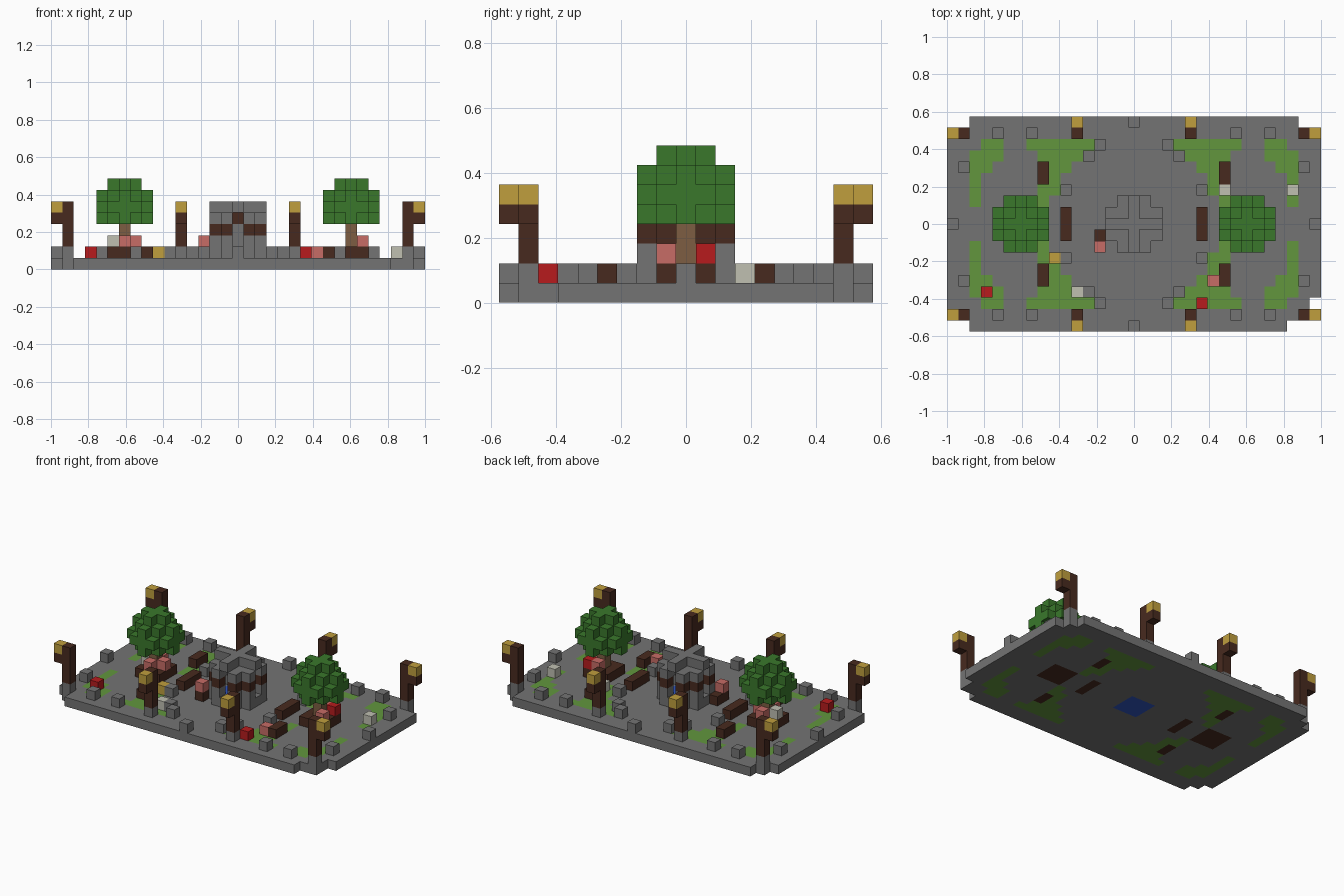
import bpy, bmesh
from mathutils import Vector

U = 2 / 33  # edge of one block

cube = bpy.data.objects.get("Cube")
if cube:
    bpy.data.objects.remove(cube, do_unlink=True)


def material(name, r, g, b):
    """Flat material from 0-255 display values."""
    rgba = tuple((c / 255) ** 2.2 for c in (r, g, b)) + (1,)
    m = bpy.data.materials.new(name)
    m.use_nodes = True
    m.diffuse_color = rgba
    bsdf = m.node_tree.nodes["Principled BSDF"]
    bsdf.inputs["Base Color"].default_value = rgba
    bsdf.inputs["Roughness"].default_value = 0.9
    return m


STONE = material("stone_grey", 115, 115, 115)
WOOD = material("dark_wood", 73, 46, 36)
GOLD = material("lantern_gold", 190, 157, 64)
LEAF = material("leaf_green", 60, 119, 47)
GRASS = material("grass_green", 98, 149, 64)
BARK = material("bark_brown", 124, 94, 68)
RED = material("flower_red", 182, 33, 35)
PINK = material("flower_pink", 198, 108, 102)
PALE = material("flower_white", 190, 190, 176)
WATER = material("water_blue", 52, 86, 190)

SIDES = [Vector(s) for s in
         ((1, 0, 0), (-1, 0, 0), (0, 1, 0), (0, -1, 0), (0, 0, 1), (0, 0, -1))]


def blocks(name, cells):
    """One mesh from {(x, y, layer): material}, with only its outer faces."""
    mats = list(dict.fromkeys(cells.values()))
    bm = bmesh.new()
    for cell, mat in cells.items():
        mid = Vector(cell) + Vector((0, 0, 0.5))
        for n in SIDES:
            if tuple(int(v) for v in Vector(cell) + n) in cells:
                continue
            a = Vector((n.y, n.z, n.x))
            b = n.cross(a)
            corners = [mid + (n + a * i + b * j) / 2
                       for i, j in ((-1, -1), (1, -1), (1, 1), (-1, 1))]
            face = bm.faces.new([bm.verts.new(c * U) for c in corners])
            face.material_index = mats.index(mat)
    bmesh.ops.remove_doubles(bm, verts=bm.verts, dist=0.001)
    mesh = bpy.data.meshes.new(name)
    bm.to_mesh(mesh)
    bm.free()
    for m in mats:
        mesh.materials.append(m)
    ob = bpy.data.objects.new(name, mesh)
    bpy.context.collection.objects.link(ob)
    return ob


def mirrored(x, y):
    return sorted({(sx * x, sy * y) for sx in (1, -1) for sy in (1, -1)})


# Ground slab: stone paving, lawns, soil and pool floor
lawn_rows = {7: ((4, 9), (12, 13)), 6: ((5, 8), (12, 14)), 5: ((6, 8), (13, 14)),
             4: ((7, 8), (14, 14)), 3: ((7, 8), (14, 14)), 2: ((8, 8), (14, 14))}
bench_cells = {p for spot in ((6, 0), (6, 1), (8, 4), (8, 5)) for p in mirrored(*spot)}


def ground_material(x, y):
    ax, ay = abs(x), abs(y)
    if ax <= 1 and ay <= 1:
        return WATER
    if (9 <= ax <= 11 and ay <= 1) or (x, y) in bench_cells:
        return WOOD
    if any(lo <= ax <= hi for lo, hi in lawn_rows.get(ay, ())):
        return GRASS
    return STONE


ground = {}
for y in range(-9, 10):
    half = {9: 14, 8: 15}.get(abs(y), 16)
    for x in range(-half, half + 1):
        if (x, y) not in ((14, -9), (16, -7)):
            ground[x, y, 0] = ground_material(x, y)
blocks("ground", ground)

# Stone border blocks
border = {}
for spot in ((0, 9), (16, 0), (15, 5), (12, 8), (9, 8), (6, 3), (4, 6), (3, 7)):
    for x, y in mirrored(*spot):
        border[x, y, 1] = STONE
blocks("border_stones", border)

# Benches
blocks("benches", {(x, y, 1): WOOD for x, y in bench_cells})

# Lamp posts, each with a bracket and a lantern reaching outwards
for spot, reach in (((15, 8), (1, 0)), ((5, 8), (0, 1))):
    for x, y in mirrored(*spot):
        post = {(x, y, z): WOOD if z > 1 else STONE for z in range(1, 6)}
        ox = x + reach[0] * (1 if x > 0 else -1)
        oy = y + reach[1] * (1 if y > 0 else -1)
        post[ox, oy, 4] = WOOD
        post[ox, oy, 5] = GOLD
        blocks("lamp_post", post)

# Trees in square planters
for side, cx in (("right", -10), ("left", 10)):
    near = range(-1, 2)
    blocks(side + "_planter", {(cx + i, j, 1): WOOD for i in near for j in near if i or j})
    blocks(side + "_trunk", {(cx, 0, z): BARK for z in range(1, 5)})
    span = range(-2, 3)
    blocks(side + "_canopy", {(cx + i, j, 5 + k): LEAF
                              for i in span for j in span for k in range(-1, 3)
                              if i * i + j * j + k * k <= 5})

# Fountain: basin, water, eight pillars, spout and cross-shaped roof
fountain = {}
for x in range(-2, 3):
    for y in range(-2, 3):
        ax, ay = abs(x), abs(y)
        if ax + ay == 4:
            continue
        outer = max(ax, ay) == 2
        fountain[x, y, 1] = STONE if outer else WATER
        if ax and ay:
            if outer:
                fountain[x, y, 2] = STONE
                fountain[x, y, 3] = WOOD
            fountain[x, y, 4] = STONE
        else:
            fountain[x, y, 5] = STONE
for z in (2, 3, 4):
    fountain[0, 0, z] = WOOD if z == 4 else STONE
blocks("fountain", fountain)

# Crates beside the fountain
blocks("crates", {(-3, -1, 1): WOOD, (-3, -2, 1): WOOD})

# Flowers on the lawns, planters and crates
flowers = {
    "red_flower": (RED, ((-13, -6, 1), (6, -7, 1), (11, 1, 2))),
    "pink_flower": (PINK, ((7, -5, 1), (-3, -2, 2), (11, -1, 2), (10, 1, 2),
                           (-10, -1, 2), (-10, 1, 2), (-9, 0, 2))),
    "white_flower": (PALE, ((14, 3, 1), (8, 3, 1), (-5, -6, 1), (-11, 0, 2))),
    "gold_flower": (GOLD, ((-7, -3, 1),)),
}
for name, (mat, cells) in flowers.items():
    for cell in cells:
        blocks(name, {cell: mat})
